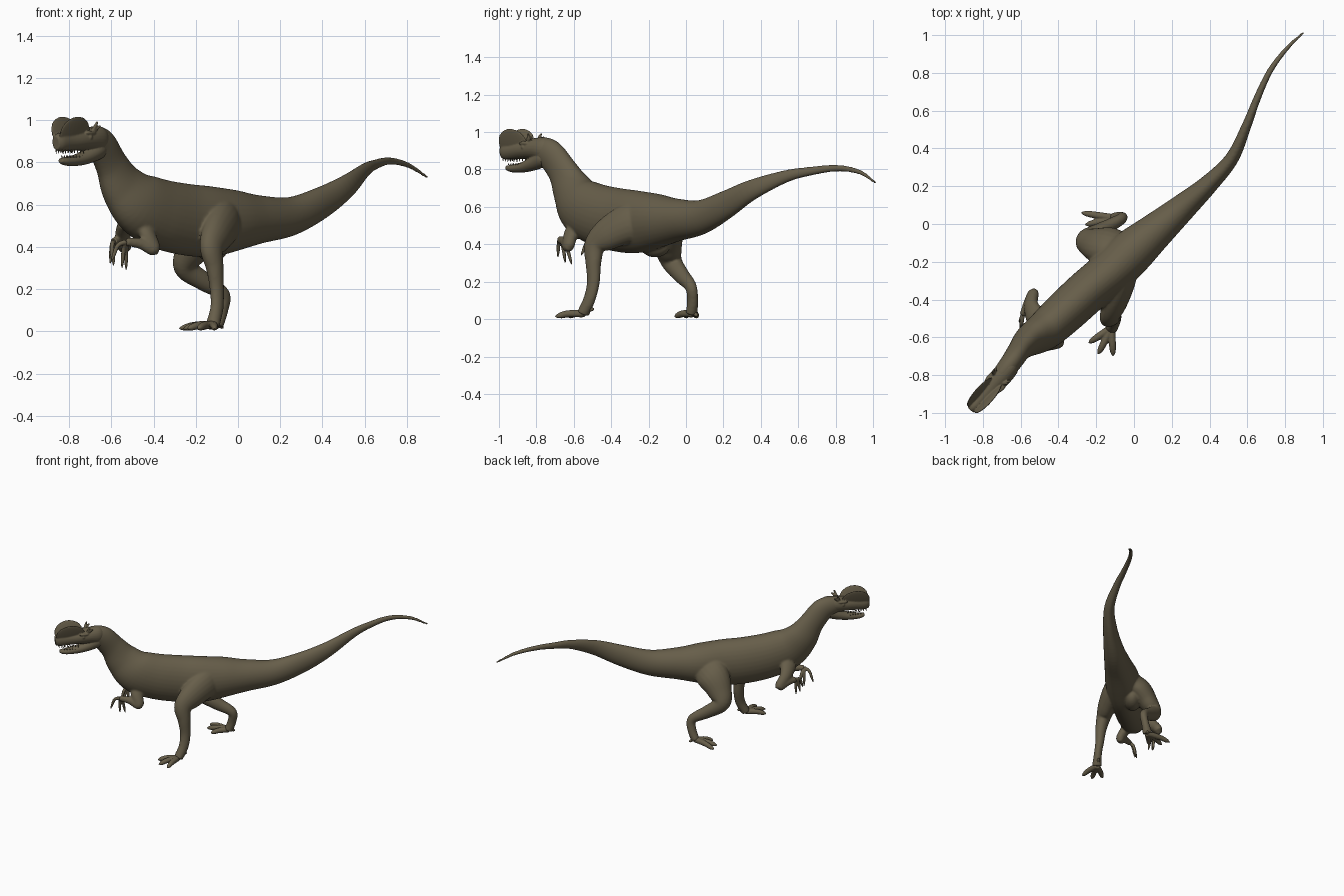
import bpy, bmesh, math
from mathutils import Vector, Matrix

cube = bpy.data.objects.get("Cube")
if cube:
    bpy.data.objects.remove(cube)

# The animal walks diagonally: forward and left directions in the ground plane
FORWARD = Vector((-0.67, -0.74, 0)).normalized()
LEFT = Vector((0.74, -0.67, 0)).normalized()
UP = Vector((0, 0, 1))
HEAD = Vector((-0.67, -0.77, 0))

hide = bpy.data.materials.new("olive brown hide")
hide.use_nodes = True
hide_colour = (0.135, 0.112, 0.068, 1)
hide.diffuse_color = hide_colour
shader = hide.node_tree.nodes["Principled BSDF"]
shader.inputs["Base Color"].default_value = hide_colour
shader.inputs["Roughness"].default_value = 0.8


def head_point(u, side, z):
    """Forward, sideways and height to world position."""
    return HEAD + FORWARD * u + LEFT * side + UP * z


def resample(points, steps):
    """Smooth curve through points of (x, y, z, half width, half depth)."""
    p = [Vector(q) for q in points]
    p = [p[0] * 2 - p[1]] + p + [p[-1] * 2 - p[-2]]
    out = []
    for a, b, c, d in zip(p, p[1:], p[2:], p[3:]):
        for i in range(steps):
            t = i / steps
            out.append(b + (c - a) * (t / 2) + (a * 2 - b * 5 + c * 4 - d) * (t * t / 2)
                       + (b * 3 - a - c * 3 + d) * (t ** 3 / 2))
    return out + [p[-2]]


def limb(bm, points, steps=6, sides=20):
    """Loft closed elliptical rings along a smooth path."""
    path = resample(points, steps)
    centres = [Vector(q[:3]) for q in path]
    rings = []
    for i, q in enumerate(path):
        tangent = (centres[min(i + 1, len(path) - 1)] - centres[max(i - 1, 0)]).normalized()
        across = (LEFT - tangent * tangent.dot(LEFT)).normalized()
        depth = across.cross(tangent)
        w, h = max(q[3], 0.002), max(q[4], 0.002)
        ring = []
        for k in range(sides):
            a = math.tau * k / sides
            ring.append(bm.verts.new(centres[i] + across * (w * math.cos(a)) + depth * (h * math.sin(a))))
        rings.append(ring)
    for r, s in zip(rings, rings[1:]):
        for k in range(sides):
            n = (k + 1) % sides
            bm.faces.new((r[k], r[n], s[n], s[k]))
    bm.faces.new(rings[0][::-1])
    bm.faces.new(rings[-1])


def digit(bm, base, tip, radius, arch):
    """One toe or finger, arched and ending in a claw."""
    a, b = Vector(base), Vector(tip)
    mid = a.lerp(b, 0.55) + UP * arch
    near = a.lerp(b, 0.85) + UP * arch * 0.4
    limb(bm, [(*a, radius, radius), (*mid, radius * 0.9, radius * 0.9),
              (*near, radius * 0.7, radius * 0.7), (*b, 0.003, 0.003)], 4, 12)


def blob(bm, centre, size, lean=0.0):
    """Ellipsoid in the head frame, optionally leaning outwards with height."""
    made = bmesh.ops.create_uvsphere(bm, u_segments=24, v_segments=16, radius=1)
    for v in made["verts"]:
        x, y, z = v.co.x * size[0], v.co.y * size[1], v.co.z * size[2]
        v.co = Vector(centre) + FORWARD * x + LEFT * (y + lean * z) + UP * z


def finish(name, bm, voxel=0, smoothing=0):
    bmesh.ops.recalc_face_normals(bm, faces=bm.faces)
    mesh = bpy.data.meshes.new(name)
    bm.to_mesh(mesh)
    bm.free()
    mesh.materials.append(hide)
    mesh.polygons.foreach_set("use_smooth", [True] * len(mesh.polygons))
    obj = bpy.data.objects.new(name, mesh)
    bpy.context.collection.objects.link(obj)
    if voxel:
        fuse = obj.modifiers.new("fuse", "REMESH")
        fuse.mode = "VOXEL"
        fuse.voxel_size = voxel
        fuse.use_smooth_shade = True
        soften = obj.modifiers.new("soften", "SMOOTH")
        soften.factor = 0.5
        soften.iterations = smoothing


# Tail, trunk and neck
body = bmesh.new()
limb(body, [
    (.9, 1.015, .728, .007, .007), (.81, .93, .785, .012, .013), (.72, .81, .807, .016, .018),
    (.65, .66, .79, .02, .024), (.6, .53, .762, .025, .034), (.52, .35, .69, .036, .056),
    (.4, .215, .612, .05, .076), (.25, .08, .545, .074, .092), (.1, -.05, .53, .1, .115),
    (-.02, -.155, .525, .121, .146), (-.13, -.26, .52, .12, .167), (-.25, -.36, .53, .117, .17),
    (-.37, -.47, .557, .114, .165), (-.47, -.56, .605, .104, .153), (-.55, -.61, .69, .082, .121),
    (-.6, -.66, .79, .062, .09), (-.645, -.725, .878, .056, .083), (-.69, -.785, .905, .052, .068),
    (-.73, -.83, .905, .042, .045)], 6, 32)
# Pelvic bulge under the hips
blob(body, (-.125, -.165, .4), (.1, .06, .07))

# Left leg, planted forward
limb(body, [(-.04, -.175, .55, .06, .1), (-.065, -.29, .52, .075, .108), (-.1, -.41, .46, .066, .092),
            (-.125, -.485, .395, .05, .066), (-.11, -.495, .3, .039, .045), (-.1, -.495, .2, .031, .037),
            (-.1, -.515, .11, .028, .035), (-.12, -.55, .03, .035, .032)])
# Right leg, bent back
limb(body, [(-.07, -.13, .53, .06, .11), (-.15, -.115, .47, .08, .115), (-.215, -.1, .385, .069, .088),
            (-.25, -.075, .305, .05, .06), (-.16, -.025, .235, .039, .046), (-.07, .025, .175, .03, .034),
            (-.075, .035, .1, .027, .031), (-.1, .03, .03, .034, .03)])

# Arms
arms = [[(-.45, -.565, .52, .042, .062), (-.425, -.615, .45, .034, .044), (-.4, -.63, .39, .029, .033),
         (-.46, -.65, .415, .023, .026), (-.53, -.675, .425, .018, .02)],
        [(-.52, -.5, .52, .042, .062), (-.545, -.43, .46, .034, .044), (-.535, -.37, .4, .029, .033),
         (-.565, -.425, .42, .023, .026), (-.59, -.485, .425, .018, .02)]]
for points in arms:
    limb(body, points)
finish("body", body, .007, 7)

# Toes and rear spurs
toes = bmesh.new()
feet = [((-.12, -.55, .03), [(-.24, -.63, .012), (-.19, -.69, .012), (-.11, -.7, .012)], (-.09, -.49, .055)),
        ((-.1, .03, .03), [(-.28, .06, .012), (-.26, -.005, .012), (-.19, -.06, .012)], (-.07, .063, .015))]
for base, tips, spur in feet:
    for tip in tips:
        digit(toes, base, tip, .021, .008)
    digit(toes, base, spur, .013, .005)
finish("toes", toes, .004, 3)

# Three hooked fingers on each hand
fingers = bmesh.new()
tip_sets = [[(-.53, -.61, .29), (-.55, -.645, .3), (-.6, -.685, .33)],
            [(-.59, -.49, .31), (-.605, -.52, .32), (-.6, -.56, .34)]]
for points, tips in zip(arms, tip_sets):
    for tip in tips:
        digit(fingers, points[-1][:3], tip, .012, .035)
finish("fingers", fingers, .004, 2)

# Skull and lower jaw, given as forward, height, half width, half depth
head = bmesh.new()
skull = [(-.06, .905, .03, .04), (-.02, .908, .05, .062), (.04, .912, .055, .057), (.12, .906, .05, .049),
         (.2, .9, .04, .046), (.26, .896, .034, .044), (.288, .893, .022, .034)]
jaw = [(-.05, .865, .03, .03), (-.01, .86, .045, .045), (.05, .835, .043, .038), (.12, .815, .036, .03),
       (.19, .806, .03, .023), (.23, .806, .024, .018), (.255, .81, .014, .011)]
for rows in (skull, jaw):
    limb(head, [(*head_point(u, 0, z), w, h) for u, z, w, h in rows], 6, 24)

for side in (-1, 1):
    # Paired crest, brow and eye
    blob(head, head_point(.185, side * .027, .94), (.103, .011, .078), side * .3)
    blob(head, head_point(.09, side * .045, .94), (.035, .012, .01))
    blob(head, head_point(.095, side * .047, .92), (.012, .01, .012))
    # Small spikes behind the crest
    for back, rise in ((.02, .035), (.04, .015)):
        digit(head, head_point(.07, side * .035, .945), head_point(.07 - back, side * .053, .96 + rise), .009, 0)
finish("head", head, .004, 3)

# Teeth along both jaws
teeth = bmesh.new()
for side in (-1, 1):
    for i in range(8):
        u = .13 + i * .019
        spread = .035 - i * .0022
        for z, length, flip in ((.85, .02, math.pi), (.83, .012, 0)):
            if flip or u < .235:
                place = Matrix.Translation(head_point(u, side * spread * (1 if flip else .75), z))
                bmesh.ops.create_cone(teeth, cap_ends=True, segments=8, radius1=.0045, radius2=0,
                                      depth=length, matrix=place @ Matrix.Rotation(flip, 4, "X"))
finish("teeth", teeth)
